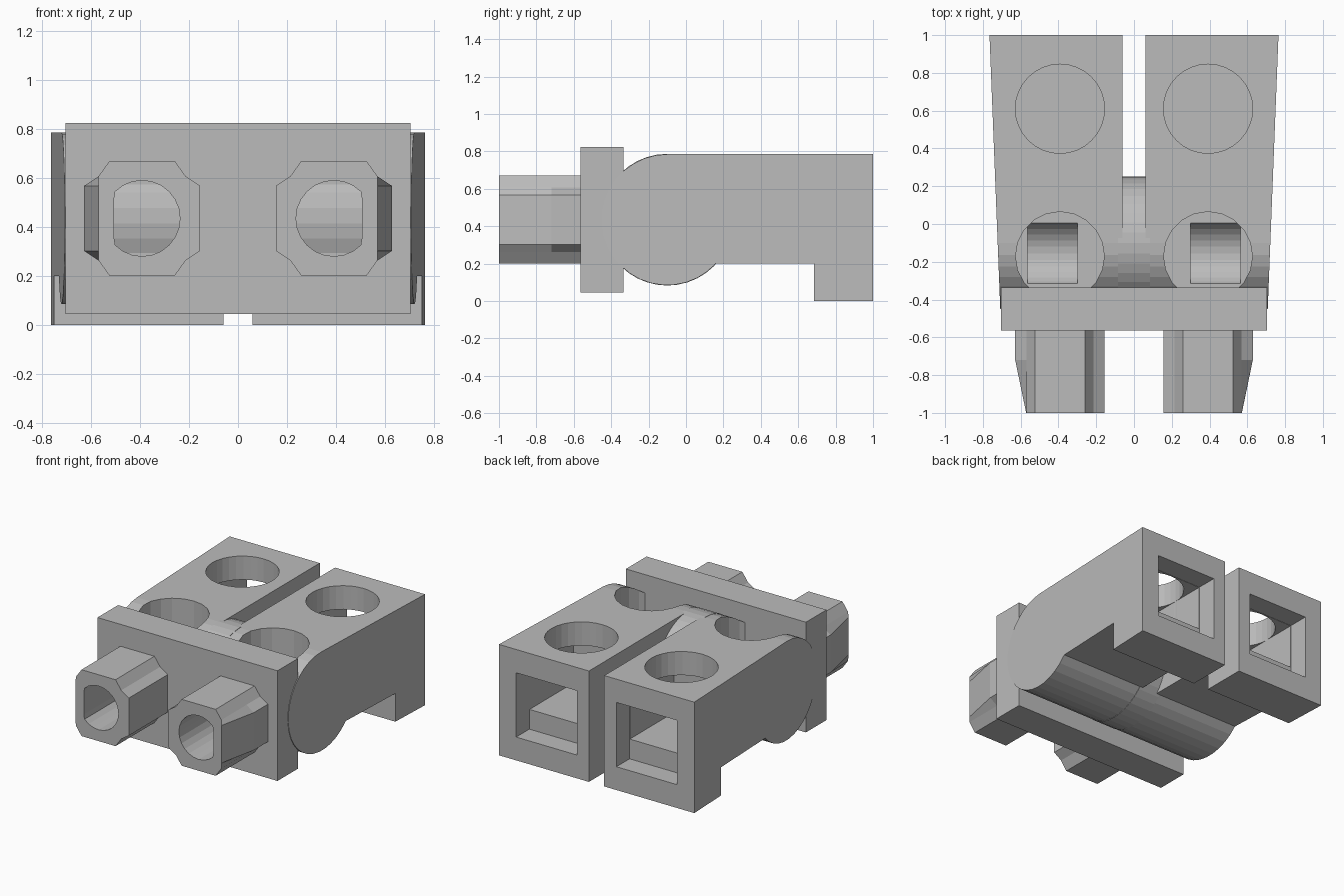
import bpy, bmesh, math
from mathutils import Vector

cube = bpy.data.objects.get("Cube")
if cube:
    bpy.data.objects.remove(cube, do_unlink=True)

grey = bpy.data.materials.new("plain grey")
grey.use_nodes = True
colour = (0.5, 0.5, 0.5, 1)
grey.diffuse_color = colour
grey.node_tree.nodes["Principled BSDF"].inputs["Base Color"].default_value = colour

AXIS_Y, AXIS_Z, R = -0.1, 0.435, 0.35     # hinge axis and barrel radius


def finish(name, bm):
    bmesh.ops.recalc_face_normals(bm, faces=bm.faces[:])
    mesh = bpy.data.meshes.new(name)
    bm.to_mesh(mesh)
    bm.free()
    mesh.materials.append(grey)
    ob = bpy.data.objects.new(name, mesh)
    bpy.context.collection.objects.link(ob)
    return ob


def prism(name, points, place, lo, hi):
    """Extrude a 2D outline between lo and hi; place maps (a, b, depth) to xyz."""
    bm = bmesh.new()
    ends = [[bm.verts.new(place(a, b, d)) for a, b in points] for d in (lo, hi)]
    for ring in ends:
        bm.faces.new(ring)
    n = len(points)
    for i in range(n):
        j = (i + 1) % n
        bm.faces.new((ends[0][i], ends[0][j], ends[1][j], ends[1][i]))
    return finish(name, bm)


def along_x(a, b, d): return Vector((d, a, b))
def along_y(a, b, d): return Vector((a, d, b))
def along_z(a, b, d): return Vector((a, b, d))


def circle(cx, cy, r, n=32):
    return [(cx + r * math.cos(math.tau * i / n), cy + r * math.sin(math.tau * i / n))
            for i in range(n)]


def box(name, x0, x1, y0, y1, z0, z1):
    return prism(name, [(x0, y0), (x1, y0), (x1, y1), (x0, y1)], along_z, z0, z1)


def cut(ob, cutter):
    mod = ob.modifiers.new("cut", "BOOLEAN")
    mod.operation, mod.solver, mod.object = "DIFFERENCE", "EXACT", cutter
    cutter.hide_render = True
    cutter.hide_set(True)
    cutter.display_type = "WIRE"


# Side outline of a body half: long block, round hinge end, foot at the back
outline = [(1, 0), (1, 0.785)]
start, stop, steps = math.pi / 2, math.radians(318), 22
for i in range(steps + 1):
    t = start + (stop - start) * i / steps
    outline.append((AXIS_Y + R * math.cos(t), AXIS_Z + R * math.sin(t)))
outline += [(0.16, 0.2), (0.685, 0.2), (0.685, 0)]

# Front outline of a peg with notched corners
quarter = [(0.237, 0.133), (0.178, 0.172), (0.133, 0.235)]
peg_outline = (quarter + [(-x, z) for x, z in reversed(quarter)]
               + [(-x, -z) for x, z in quarter] + [(x, -z) for x, z in reversed(quarter)])

front_plate = box("front_plate", -0.705, 0.705, -0.565, -0.335, 0.045, 0.825)

for side, s in (("left", 1), ("right", -1)):
    # Body half with a slightly flared outer wall
    body = prism(side + "_body", outline, along_x, s * 0.06, s * 0.7)
    for v in body.data.vertices:
        if abs(v.co.x) > 0.5:
            v.co.x = s * (0.708 + (v.co.y + 0.45) * 0.0393)

    # Rear socket, its raised floor, and the two holes in the top
    cut(body, box(side + "_socket_cutter", s * 0.155, s * 0.63, 0.853, 1.1, 0.165, 0.62))
    cut(body, box(side + "_channel_cutter", s * 0.157, s * 0.628, 0.36, 0.9, 0.305, 0.618))
    cut(body, prism(side + "_rear_hole_cutter", circle(s * 0.392, 0.61, 0.236),
                    along_z, 0.45, 0.9))
    cut(body, prism(side + "_front_hole_cutter", circle(s * 0.392, -0.17, 0.235, 20),
                    along_z, 0.32, 0.9))
    cut(body, prism(side + "_hollow_cutter", circle(-0.155, 0.4, 0.18),
                    along_x, s * 0.3, s * 0.565))

    # Peg, outer edge tapered toward the tip
    cx, cz = s * 0.392, 0.435
    peg = prism(side + "_peg", [(cx + s * x, cz + z) for x, z in peg_outline],
                along_y, -0.72, -0.5)
    bm = bmesh.new()
    bm.from_mesh(peg.data)
    tip = [f for f in bm.faces if f.calc_center_median().y < -0.71]
    moved = bmesh.ops.extrude_face_region(bm, geom=tip)["geom"]
    bmesh.ops.delete(bm, geom=tip, context="FACES_ONLY")
    for v in moved:
        if isinstance(v, bmesh.types.BMVert):
            v.co.y = -1
            v.co.x = s * min(s * v.co.x, 0.571)
    bmesh.ops.recalc_face_normals(bm, faces=bm.faces[:])
    bm.to_mesh(peg.data)
    bm.free()

    # Round bore with a flat on its outer side
    bore = [(cx + s * min(x, 0.115), cz + z) for x, z in circle(0, 0, 0.155, 24)]
    bore_cutter = prism(side + "_bore_cutter", bore, along_y, -1.1, -0.42)
    cut(peg, bore_cutter)
    cut(front_plate, bore_cutter)

# Centre hinge knuckle joining the plate to both halves
prism("hinge_knuckle", circle(AXIS_Y, AXIS_Z, R + 0.002, 40), along_x, -0.084, 0.084)
